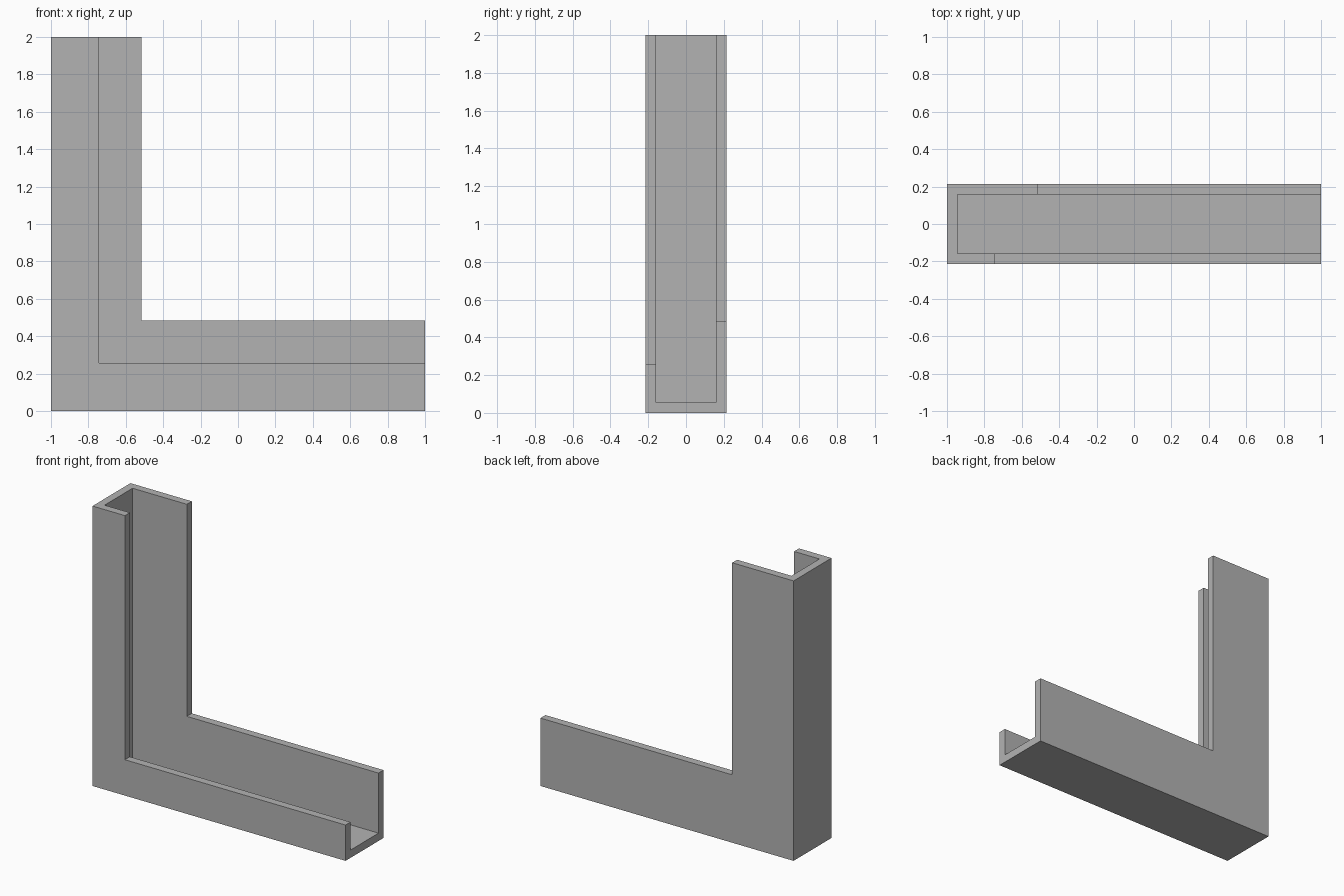
import bpy
import bmesh
import math

cube = bpy.data.objects.get("Cube")
if cube:
    bpy.data.objects.remove(cube, do_unlink=True)

HALF_WIDTH = 0.214   # half the channel's depth in y
WALL = 0.056         # sheet thickness
FRONT_LIP = 0.256    # height of the short flange
BACK_LIP = 0.485     # height of the tall flange
inner = HALF_WIDTH - WALL

# Plain grey finish
grey = bpy.data.materials.new("plain_grey")
grey.use_nodes = True
colour = (0.45, 0.45, 0.45, 1)
grey.diffuse_color = colour
grey.node_tree.nodes["Principled BSDF"].inputs["Base Color"].default_value = colour

# Uneven U cross-section: (y, distance in from the outer face)
section = [(-HALF_WIDTH, 0), (HALF_WIDTH, 0), (HALF_WIDTH, BACK_LIP), (inner, BACK_LIP),
           (inner, WALL), (-inner, WALL), (-inner, FRONT_LIP), (-HALF_WIDTH, FRONT_LIP)]

# Sweep the section down the upright, round a mitred corner and along the base
bm = bmesh.new()
top_end = [bm.verts.new((d - 1, y, 2)) for y, d in section]
corner = [bm.verts.new((d - 1, y, d)) for y, d in section]
base_end = [bm.verts.new((1, y, d)) for y, d in section]
for a, b in ((top_end, corner), (corner, base_end)):
    for i in range(len(section)):
        j = (i + 1) % len(section)
        bm.faces.new((a[i], a[j], b[j], b[i]))
bm.faces.new(top_end)
bm.faces.new(base_end)

# Merge the flat flange faces across the mitre
bmesh.ops.dissolve_limit(bm, angle_limit=math.radians(1), verts=bm.verts, edges=bm.edges)
bmesh.ops.recalc_face_normals(bm, faces=bm.faces)

mesh = bpy.data.meshes.new("corner_channel")
bm.to_mesh(mesh)
bm.free()
mesh.materials.append(grey)
channel = bpy.data.objects.new("corner_channel", mesh)
bpy.context.collection.objects.link(channel)
